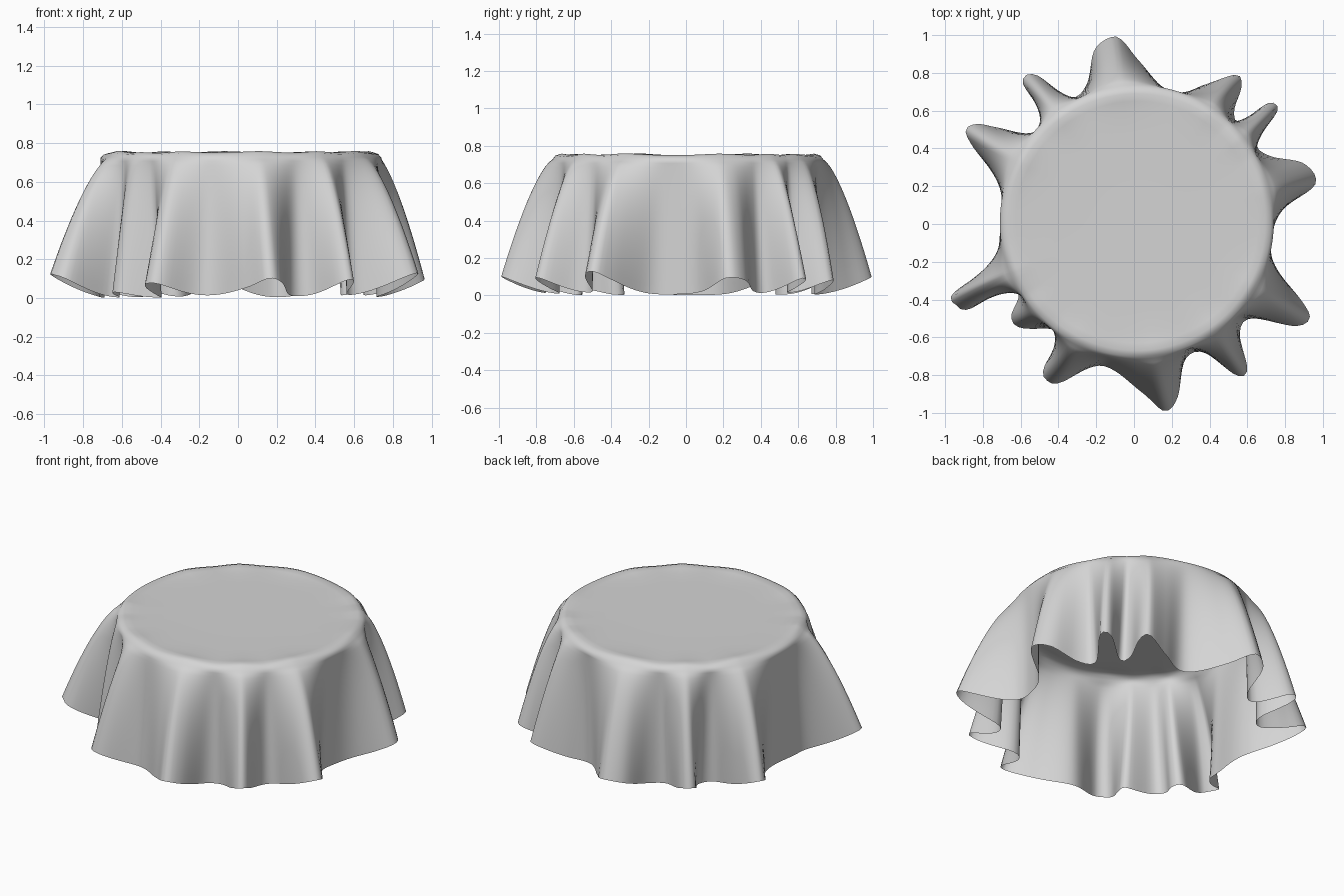
import bpy, bmesh, math
from mathutils import Vector

cube = bpy.data.objects.get("Cube")
if cube:
    bpy.data.objects.remove(cube, do_unlink=True)

TOP, RIM, COUNT = 0.745, 0.725, 288
CENTER = Vector((.015, .01))

# Hem outline seen from above, counter-clockwise: fold tips and the valleys between
HEM = [(.73, -.05), (.79, .08), (.96, .21), (.90, .32), (.72, .36),
       (.65, .43), (.76, .60), (.71, .64), (.56, .54), (.53, .60), (.57, .73),
       (.54, .79), (.38, .74), (.20, .69), (.03, .86), (-.06, .97), (-.12, .99),
       (-.21, .92), (-.25, .74), (-.34, .67), (-.52, .79), (-.59, .75),
       (-.49, .58), (-.54, .48), (-.72, .51), (-.83, .53), (-.89, .50), (-.86, .42),
       (-.70, .18), (-.71, -.08), (-.75, -.21), (-.96, -.37), (-.94, -.43),
       (-.87, -.45), (-.66, -.33), (-.61, -.38), (-.65, -.49), (-.60, -.55),
       (-.41, -.56), (-.41, -.63), (-.48, -.77), (-.46, -.83), (-.39, -.84),
       (-.17, -.75), (.04, -.89), (.16, -.99), (.23, -.92), (.27, -.72),
       (.37, -.68), (.54, -.80), (.60, -.77), (.56, -.58), (.62, -.50),
       (.85, -.54), (.93, -.50), (.89, -.41), (.73, -.20)]


def closed_spline(points, steps=12):
    """Smooth closed curve through the points."""
    pts, out = [Vector(p) for p in points], []
    n = len(pts)
    for i in range(n):
        a, b, c, d = (pts[(i + k) % n] for k in (-1, 0, 1, 2))
        for k in range(steps):
            t = k / steps
            out.append(b + (c - a) * t / 2 + (a - b * 2.5 + c * 2 - d / 2) * t * t
                       + ((b - c) * 3 + d - a) * t ** 3 / 2)
    return out


def resample(curve, count):
    """Evenly spaced points along a closed curve."""
    loop = curve + [curve[0]]
    total = sum((q - p).length for p, q in zip(loop, loop[1:]))
    out, walked = [], 0.0
    for p, q in zip(loop, loop[1:]):
        seg = (q - p).length
        while len(out) < count and len(out) * total / count < walked + seg:
            out.append(p.lerp(q, (len(out) * total / count - walked) / seg))
        walked += seg
    return out


def unwrapped_angles(points):
    """Direction of every point from the centre, without jumps."""
    angles = []
    for p in points:
        a = math.atan2(p.y, p.x)
        while angles and a < angles[-1] - math.pi:
            a += math.tau
        angles.append(a)
    return angles


def relaxed(angles):
    """Spread the gathered cloth evenly around the rim."""
    for _ in range(150):
        ext = [angles[-1] - math.tau] + angles + [angles[0] + math.tau]
        angles = [sum(ext[i:i + 3]) / 3 for i in range(len(angles))]
    return angles


hem = resample(closed_spline(HEM), COUNT)
hem_angles = unwrapped_angles([h - CENTER for h in hem])
hem_radii = [(h - CENTER).length for h in hem]
rim_angles = relaxed(hem_angles)
lifts = [max(0, (h.length - .7) / .3) for h in hem]

bm = bmesh.new()
rings = []


def polar(angle, radius):
    return CENTER + Vector((math.cos(angle), math.sin(angle))) * radius


# Flat top with a soft edge, slightly raised where a fold begins
for radius, z, raised in ((.2, 0, 0), (.45, 0, 0), (.58, .001, 0), (.64, .003, .004),
                          (.68, .004, .009), (.71, -.005, .009), (RIM, -.022, .005)):
    ring = []
    for a, lift in zip(rim_angles, lifts):
        p = polar(a, radius)
        ring.append(bm.verts.new((p.x, p.y, TOP + z + raised * lift)))
    rings.append(ring)

# Hanging folds: broad and shallow below the rim, deep and narrow at the hem
LEVELS = 18
for level in range(1, LEVELS + 1):
    t = (level / LEVELS) ** 1.3
    gather, flare = t ** 1.15, t ** 0.68
    ring = []
    for a, b, r, lift in zip(rim_angles, hem_angles, hem_radii, lifts):
        p = polar(a + (b - a) * gather, RIM + (r - RIM) * flare)
        bottom = .003 + .097 * lift ** 1.5
        start = TOP - .022 + .005 * lift
        ring.append(bm.verts.new((p.x, p.y, start * (1 - t) + bottom * t)))
    rings.append(ring)

center = bm.verts.new((CENTER.x, CENTER.y, TOP))
for i in range(COUNT):
    j = (i + 1) % COUNT
    bm.faces.new((center, rings[0][i], rings[0][j]))
    for upper, lower in zip(rings, rings[1:]):
        bm.faces.new((upper[i], lower[i], lower[j], upper[j]))

mesh = bpy.data.meshes.new("tablecloth")
bm.to_mesh(mesh)
bm.free()
cloth = bpy.data.objects.new("tablecloth", mesh)
bpy.context.collection.objects.link(cloth)

# Plain grey fabric
fabric = bpy.data.materials.new("grey fabric")
fabric.use_nodes = True
color = (.66, .66, .66, 1)
fabric.diffuse_color = color
fabric.node_tree.nodes["Principled BSDF"].inputs["Base Color"].default_value = color
mesh.materials.append(fabric)

bpy.context.view_layer.objects.active = cloth
cloth.select_set(True)
bpy.ops.object.shade_smooth()
